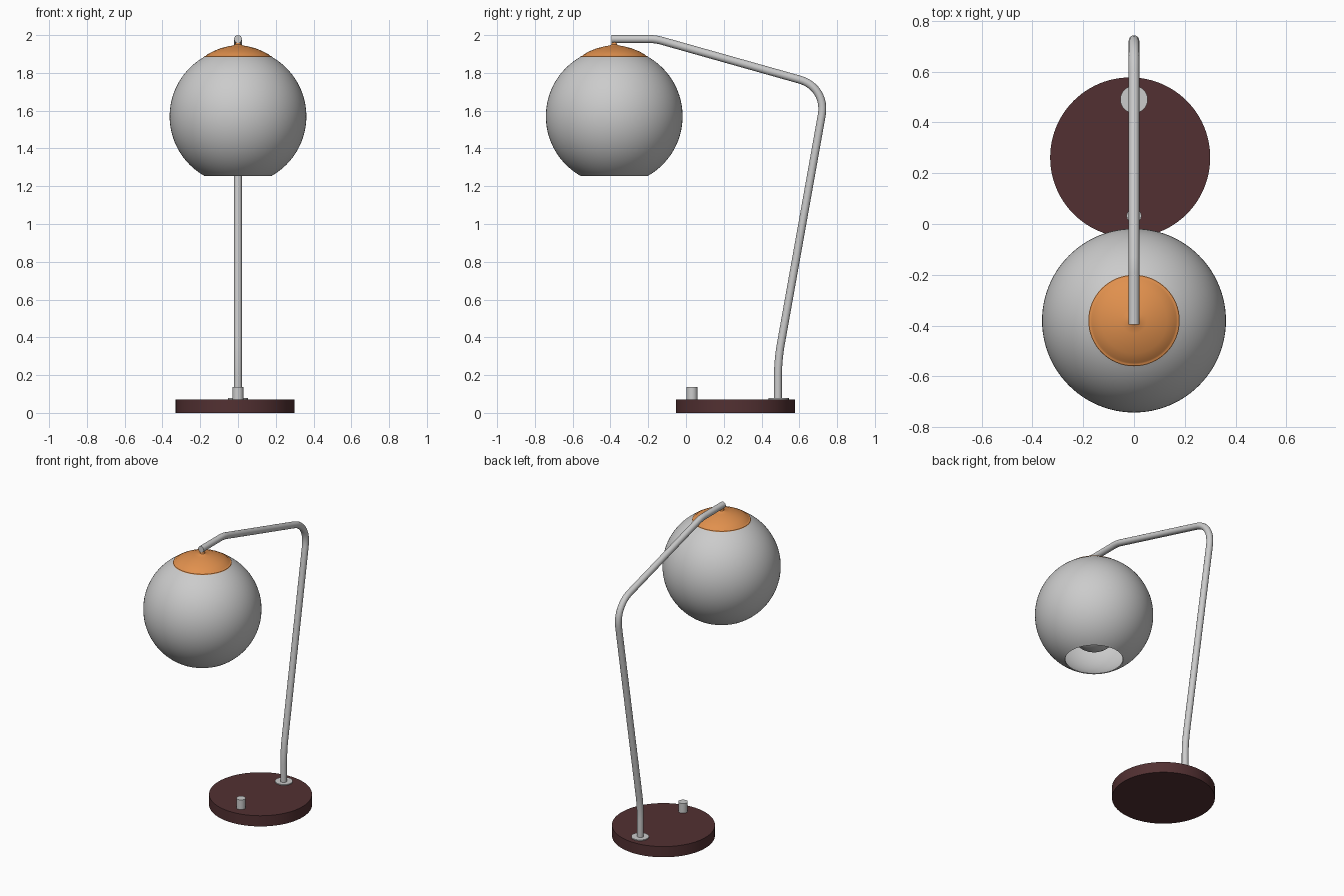
import bpy, math
from mathutils import Vector

if "Cube" in bpy.data.objects:
    bpy.data.objects.remove(bpy.data.objects["Cube"])


def material(name, color):
    m = bpy.data.materials.new(name)
    m.diffuse_color = color
    m.use_nodes = True
    m.node_tree.nodes["Principled BSDF"].inputs["Base Color"].default_value = m.diffuse_color
    return m


def finish(obj, mat=None, angle=35):
    if mat:
        obj.data.materials.append(mat)
    bpy.ops.object.select_all(action='DESELECT')
    obj.select_set(True)
    bpy.context.view_layer.objects.active = obj
    bpy.ops.object.shade_smooth_by_angle(angle=math.radians(angle))
    return obj


def lathe(name, profile, center, mat=None, segments=64):
    """Revolve (radius, z) points around a vertical axis at center (x, y)."""
    verts, faces, rings = [], [], []
    for r, z in profile:
        n = 1 if r < 1e-5 else segments
        rings.append([len(verts) + i for i in range(n)])
        for i in range(n):
            a = math.tau * i / segments
            verts.append((center[0] + r * math.cos(a), center[1] + r * math.sin(a), z))
    for lo, hi in zip(rings, rings[1:]):
        for i in range(segments):
            j = (i + 1) % segments
            quad = [lo[i % len(lo)], lo[j % len(lo)], hi[j % len(hi)], hi[i % len(hi)]]
            faces.append(list(dict.fromkeys(quad)))
    mesh = bpy.data.meshes.new(name)
    mesh.from_pydata(verts, [], faces)
    obj = bpy.data.objects.new(name, mesh)
    bpy.context.collection.objects.link(obj)
    return finish(obj, mat)


def disc(name, r, z0, z1, center, mat=None, segments=64):
    return lathe(name, [(0, z0), (r, z0), (r, z1), (0, z1)], center, mat, segments)


def arc(r, z, a0, a1, n):
    """Points on a circle about (0, z), angles in degrees from the equator."""
    return [(r * math.cos(math.radians(a0 + (a1 - a0) * i / n)),
             z + r * math.sin(math.radians(a0 + (a1 - a0) * i / n))) for i in range(n + 1)]


def rounded_path(corners, steps=12):
    """Path through (y, z, bend length) corners with curved bends."""
    pts = [Vector((0, y, z)) for y, z, _ in corners]
    out = [pts[0]]
    for i in range(1, len(pts) - 1):
        p, d = pts[i], corners[i][2]
        a = p + (pts[i - 1] - p).normalized() * d
        b = p + (pts[i + 1] - p).normalized() * d
        for k in range(steps + 1):
            t = k / steps
            # cubic close to a circular bend
            c, e = a.lerp(p, 0.6), b.lerp(p, 0.6)
            out.append(a * (1-t)**3 + c * 3*t*(1-t)**2 + e * 3*t*t*(1-t) + b * t**3)
    return out + [pts[-1]]


oxblood = material("oxblood", (0.085, 0.03, 0.032, 1))
copper = material("copper", (0.75, 0.28, 0.075, 1))
shade_xy = (0, -0.38)

# base, switch knob and stem flange
disc("base", 0.315, 0, 0.072, (-0.015, 0.262), oxblood, 96)
disc("switch_knob", 0.029, 0.07, 0.137, (0, 0.032), segments=32)
disc("stem_flange", 0.054, 0.07, 0.078, (0, 0.49), segments=48)

# bent tube arm
curve = bpy.data.curves.new("arm", 'CURVE')
curve.dimensions = '3D'
curve.bevel_depth = 0.021
curve.bevel_resolution = 6
curve.use_fill_caps = True
path = rounded_path([(0.487, 0.07, 0), (0.487, 0.28, 0.08), (0.745, 1.724, 0.15),
                     (-0.16, 1.979, 0.03), (-0.395, 1.979, 0)])
spline = curve.splines.new('POLY')
spline.points.add(len(path) - 1)
for sp, p in zip(spline.points, path):
    sp.co = (*p, 1)
arm = bpy.data.objects.new("arm", curve)
bpy.context.collection.objects.link(arm)
bpy.context.view_layer.objects.active = arm
arm.select_set(True)
bpy.ops.object.convert(target='MESH')
finish(bpy.context.object)

# open globe shade with an inner wall
outer = arc(0.362, 1.57, -60.5, 60.5, 40)
inner = arc(0.356, 1.57, 60.5, -60.5, 40)
lathe("globe_shade", outer + inner + outer[:1], shade_xy, segments=96)

# copper cap with a rolled lip and a neck up to the arm
lathe("shade_cap", [(0, 1.878), (0.176, 1.878), (0.181, 1.882), (0.178, 1.888), (0.172, 1.889),
                    (0.167, 1.892), (0.16, 1.899), (0.13, 1.915), (0.09, 1.931),
                    (0.05, 1.941), (0.025, 1.945), (0.016, 1.95), (0.012, 1.96),
                    (0.012, 1.975), (0, 1.975)], shade_xy, copper)

# bulb and socket inside the shade
disc("bulb_socket", 0.05, 1.60, 1.88, shade_xy, segments=32)
lathe("bulb", arc(0.15, 1.48, -90, 90, 32), shade_xy)
